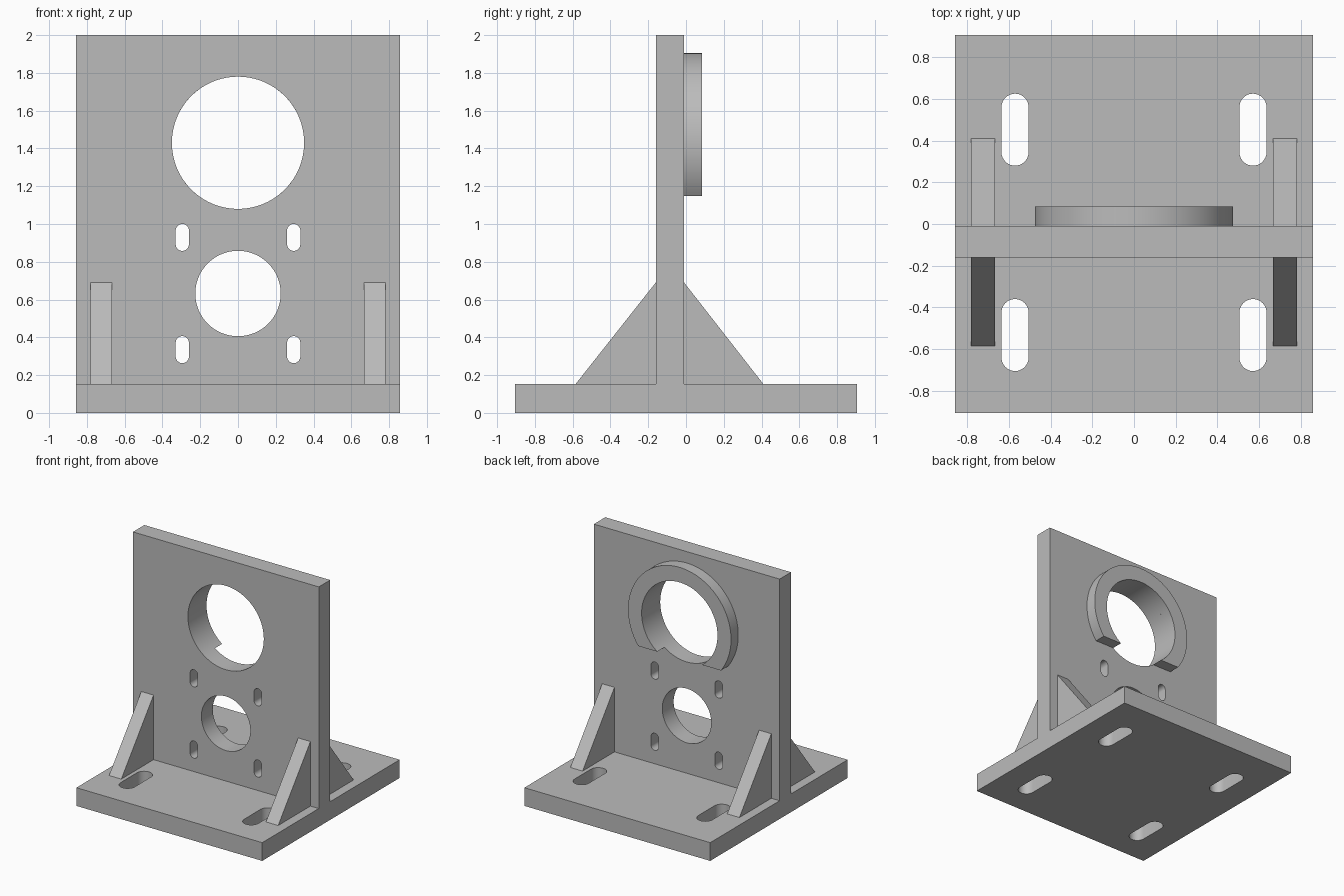
import bpy, bmesh
from math import asin, cos, sin, pi, radians

cube = bpy.data.objects.get("Cube")
if cube:
    bpy.data.objects.remove(cube, do_unlink=True)

GREY = (0.5, 0.5, 0.5, 1)
mat = bpy.data.materials.new("machined grey")
mat.use_nodes = True
mat.diffuse_color = GREY
mat.node_tree.nodes["Principled BSDF"].inputs["Base Color"].default_value = GREY


def arc(u, v, r, start, end, steps):
    angles = [start + (end - start) * i / steps for i in range(steps + 1)]
    return [(u + r * cos(a), v + r * sin(a)) for a in angles]


def circle(u, v, r):
    return arc(u, v, r, 0, 2 * pi, 96)[:-1]


def slot(u, v, width, length):
    """Upright rounded slot centred on (u, v)."""
    r, h = width / 2, (length - width) / 2
    return arc(u, v + h, r, 0, pi, 16) + arc(u, v - h, r, pi, 2 * pi, 16)


def rect(u0, u1, v0, v1):
    return [(u0, v0), (u1, v0), (u1, v1), (u0, v1)]


def slab(name, outlines, axis, lo, hi):
    """Fill the outlines (first is the border, the rest holes) and extrude along axis."""
    curve = bpy.data.curves.new(name, "CURVE")
    curve.dimensions = "2D"
    curve.fill_mode = "BOTH"
    curve.extrude = (hi - lo) / 2
    for points in outlines:
        spline = curve.splines.new("POLY")
        spline.points.add(len(points) - 1)
        for p, (u, v) in zip(spline.points, points):
            p.co = (u, v, 0, 1)
        spline.use_cyclic_u = True
    temp = bpy.data.objects.new(name + " outline", curve)
    bpy.context.collection.objects.link(temp)
    bpy.context.view_layer.update()
    mesh = bpy.data.meshes.new_from_object(
        temp.evaluated_get(bpy.context.evaluated_depsgraph_get()))
    bpy.data.objects.remove(temp, do_unlink=True)

    bm = bmesh.new()
    bm.from_mesh(mesh)
    for vert in bm.verts:
        u, v, w = vert.co
        w += (lo + hi) / 2
        vert.co = {"x": (w, u, v), "y": (u, w, v), "z": (u, v, w)}[axis]
    bmesh.ops.remove_doubles(bm, verts=bm.verts, dist=1e-5)
    bmesh.ops.recalc_face_normals(bm, faces=bm.faces)
    bm.to_mesh(mesh)
    bm.free()

    mesh.name = name
    mesh.materials.clear()
    mesh.materials.append(mat)
    obj = bpy.data.objects.new(name, mesh)
    bpy.context.collection.objects.link(obj)
    bpy.ops.object.select_all(action="DESELECT")
    obj.select_set(True)
    bpy.context.view_layer.objects.active = obj
    bpy.ops.object.shade_smooth_by_angle(angle=radians(30))
    return obj


HALF_W, HALF_D, BASE_TOP = 0.857, 0.905, 0.152
FRONT, BACK = -0.16, -0.01
BORE_Z, BORE_R = 1.43, 0.35

# Base plate with four mounting slots
base_slots = [slot(x, y, 0.13, 0.345) for x in (-0.57, 0.57) for y in (-0.532, 0.452)]
slab("base_plate", [rect(-HALF_W, HALF_W, -HALF_D, HALF_D)] + base_slots,
     "z", 0, BASE_TOP)

# Upright plate with two bores and four adjustment slots
plate_slots = [slot(x, z, 0.07, 0.143) for x in (-0.295, 0.295) for z in (0.335, 0.929)]
slab("upright_plate",
     [rect(-HALF_W, HALF_W, BASE_TOP, 2), circle(0, BORE_Z, BORE_R),
      circle(0, 0.632, 0.226)] + plate_slots,
     "y", FRONT, BACK)

# Open ring behind the upper bore, cut off level at the bottom
RING_R, CUT = 0.475, 0.283
a, b = asin(CUT / RING_R), asin(CUT / BORE_R)
ring = arc(0, BORE_Z, RING_R, -a, pi + a, 80) + arc(0, BORE_Z, BORE_R, pi + b, -b, 80)
slab("bearing_ring", [ring], "y", BACK, 0.085)

# Triangular gussets on both faces of the upright
for side, lo in (("right", -0.78), ("left", 0.667)):
    for end, root, toe in (("front", FRONT, -0.585), ("back", BACK, 0.41)):
        triangle = [(root, BASE_TOP), (toe, BASE_TOP), (root, 0.69)]
        slab(f"{end}_{side}_gusset", [triangle], "x", lo, lo + 0.113)
